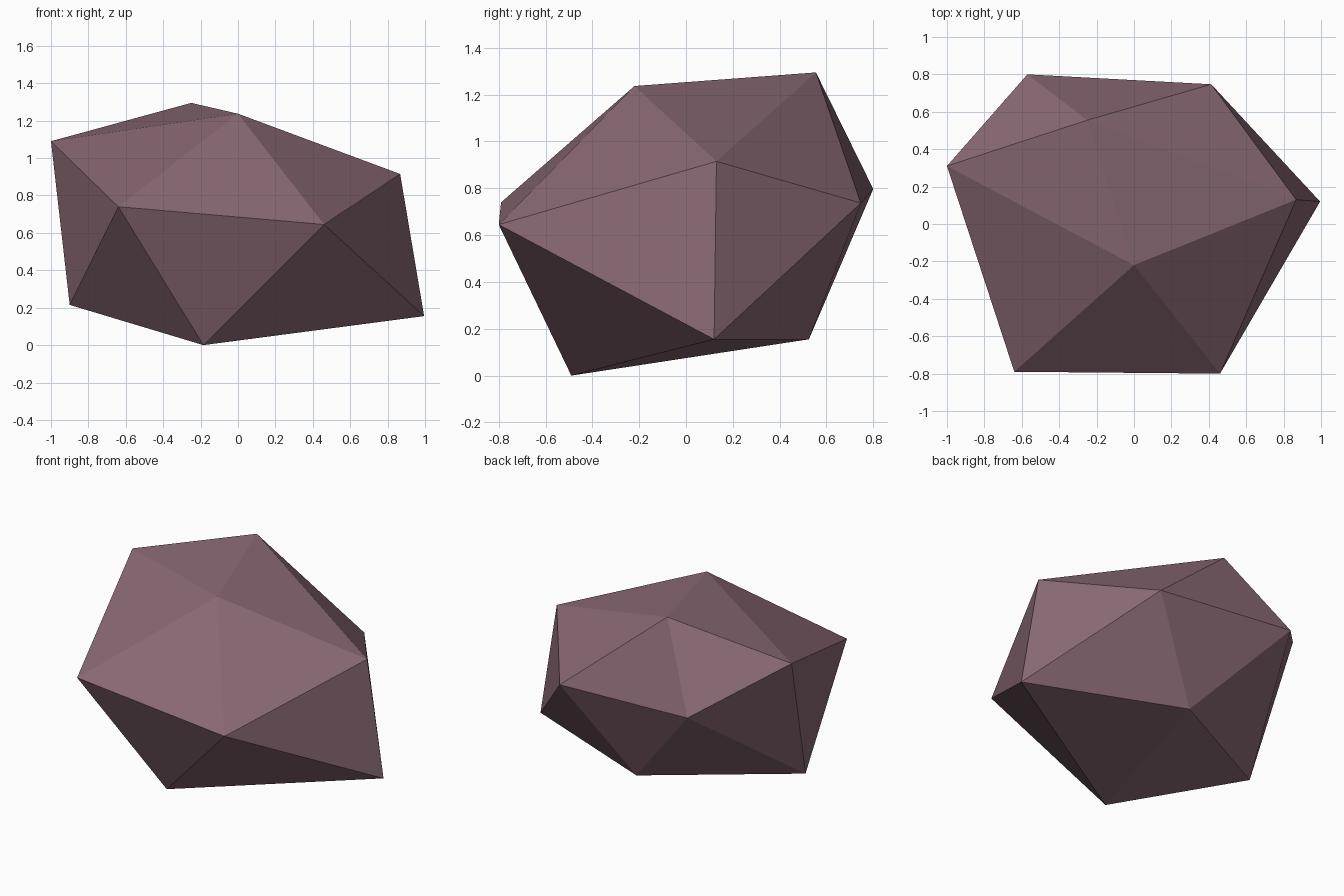
import bpy
import bmesh

default_cube = bpy.data.objects.get("Cube")
if default_cube:
    bpy.data.objects.remove(default_cube, do_unlink=True)

# Stone colour
stone = bpy.data.materials.new("mauve stone")
stone_colour = (0.25, 0.14, 0.172, 1)
stone.diffuse_color = stone_colour
stone.use_nodes = True
shader = next(n for n in stone.node_tree.nodes if n.type == "BSDF_PRINCIPLED")
shader.inputs["Base Color"].default_value = stone_colour
shader.inputs["Roughness"].default_value = 0.9

# The rock is an uneven icosahedron: two poles and two staggered rings of five
top_pole = (0, -0.22, 1.237)
upper_ring = [
    (-1, 0.31, 1.09),
    (-0.64, -0.79, 0.74),
    (0.46, -0.8, 0.645),
    (0.867, 0.13, 0.915),
    (-0.25, 0.555, 1.295),
]
lower_ring = [
    (-0.9, 0.02, 0.215),
    (-0.185, -0.49, 0),
    (0.995, 0.12, 0.155),
    (0.413, 0.747, 0.737),
    (-0.57, 0.8, 0.797),
]
bottom_pole = (0, 0.525, 0.155)

bm = bmesh.new()
top = bm.verts.new(top_pole)
bottom = bm.verts.new(bottom_pole)
upper = [bm.verts.new(point) for point in upper_ring]
lower = [bm.verts.new(point) for point in lower_ring]

# Each step adds a cap facet, two belt facets and a base facet
for i in range(len(upper)):
    j = (i + 1) % len(upper)
    bm.faces.new((top, upper[i], upper[j]))
    bm.faces.new((upper[i], lower[i], upper[j]))
    bm.faces.new((upper[j], lower[i], lower[j]))
    bm.faces.new((bottom, lower[j], lower[i]))
bmesh.ops.recalc_face_normals(bm, faces=bm.faces[:])

# Flat shaded rock object
mesh = bpy.data.meshes.new("rock")
bm.to_mesh(mesh)
bm.free()
mesh.materials.append(stone)
rock = bpy.data.objects.new("rock", mesh)
bpy.context.collection.objects.link(rock)
